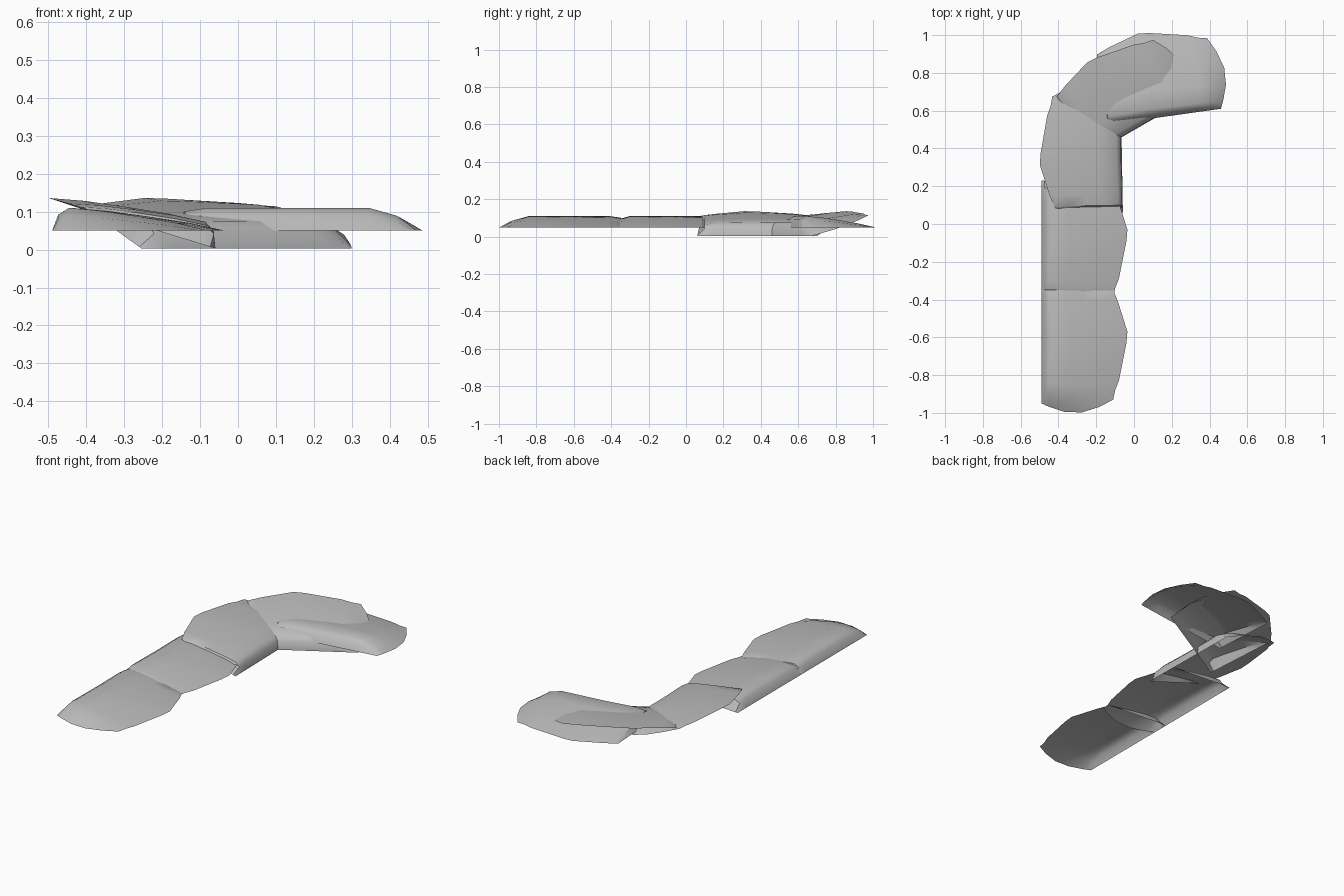
import bpy, bmesh, math
from mathutils import Matrix

cube = bpy.data.objects.get("Cube")
if cube:
    bpy.data.objects.remove(cube, do_unlink=True)

stone = bpy.data.materials.new("pale_grey_stone")
stone.use_nodes = True
grey = (0.5, 0.5, 0.5, 1)
stone.diffuse_color = grey
stone.node_tree.nodes["Principled BSDF"].inputs["Base Color"].default_value = grey

# Cross-section from the steep straight wall to the thin lobed edge: (fraction of width, height)
SECTION = [(0, 0), (0.04, 0.042), (0.11, 0.06), (0.32, 0.052),
           (0.56, 0.037), (0.8, 0.02), (1, 0)]
# Rows along the slab: (y, width, height factor, bow of the row)
ROWS = [(0, 0.38, 0, -0.06), (0.05, 0.39, 0.65, -0.05), (0.12, 0.41, 1, -0.03),
        (0.32, 0.45, 1, 0), (0.38, 0.455, 1, 0), (0.54, 0.405, 1, 0),
        (0.6, 0.38, 0.85, 0), (0.64, 0.375, 0, 0)]


def slab_mesh():
    """Open-bottomed shell with a straight wall on one side and a lobe on the other."""
    bm = bmesh.new()
    grid = []
    for y, width, rise, bow in ROWS:
        skew = 0.02 if y < 0.1 else (-0.03 if y > 0.6 else 0)
        grid.append([bm.verts.new((f * width, y + bow * math.sin(math.pi * f) + skew * f, z * rise))
                     for f, z in SECTION])
    for a, b in zip(grid, grid[1:]):
        for i in range(len(SECTION) - 1):
            bm.faces.new((a[i], a[i + 1], b[i + 1], b[i]))
    mesh = bpy.data.meshes.new("slab")
    bm.to_mesh(mesh)
    bm.free()
    mesh.materials.append(stone)
    return mesh


# Name, corner position, turn and tilt in degrees
SLABS = [
    ("front_slab", (-0.49, -0.95, 0.05), 0, 0),
    ("second_slab", (-0.49, -0.41, 0.05), 0, 0),
    ("middle_tilted_slab", (-0.07, 0.70, 0.003), 181, -17),
    ("bend_tilted_slab", (0.30, 0.67, 0.003), 120, -17),
    ("end_slab", (0.46, 0.61, 0.05), 98, 0),
]

for name, corner, turn, tilt in SLABS:
    slab = bpy.data.objects.new(name, slab_mesh())
    bpy.context.collection.objects.link(slab)
    slab.matrix_world = (Matrix.Translation(corner)
                         @ Matrix.Rotation(math.radians(turn), 4, 'Z')
                         @ Matrix.Rotation(math.radians(tilt), 4, 'Y'))
    bpy.ops.object.select_all(action='DESELECT')
    slab.select_set(True)
    bpy.context.view_layer.objects.active = slab
    bpy.ops.object.shade_smooth_by_angle(angle=math.radians(40))
